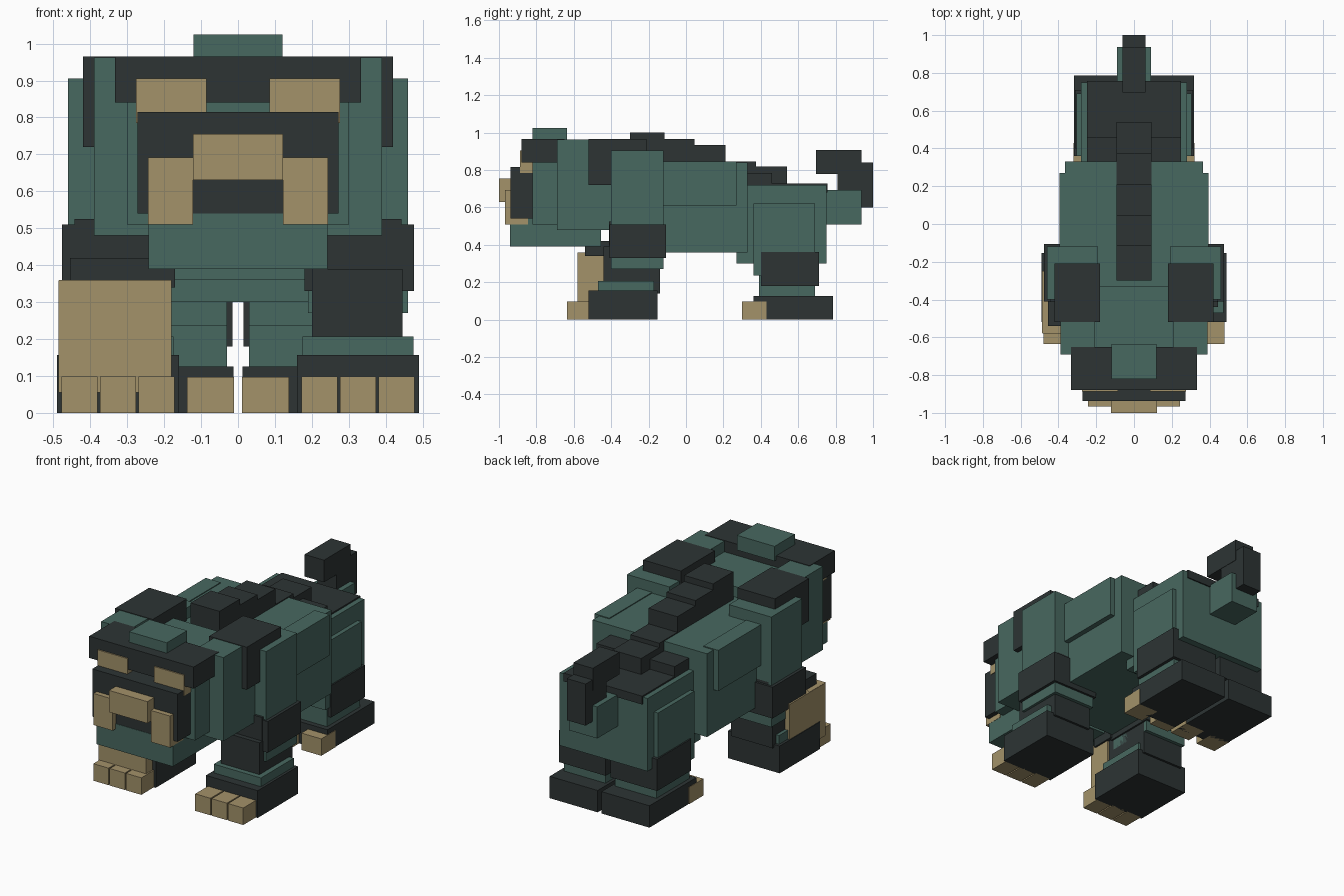
import bpy, bmesh
from mathutils import Vector


def material(name, color):
    m = bpy.data.materials.new(name)
    m.diffuse_color = (*color, 1)
    return m


GREEN = material("moss_green", (0.064, 0.138, 0.117))
DARK = material("charcoal", (0.026, 0.034, 0.034))
TAN = material("bone_tan", (0.366, 0.287, 0.144))


def box(name, mat, x, y, z):
    """Axis-aligned block from (min, max) ranges."""
    me = bpy.data.meshes.new(name)
    bm = bmesh.new()
    bmesh.ops.create_cube(bm, size=1)
    for v in bm.verts:
        v.co = Vector([(a + b) / 2 + c * (b - a) for (a, b), c in zip((x, y, z), v.co)])
    bm.to_mesh(me)
    bm.free()
    me.materials.append(mat)
    ob = bpy.data.objects.new(name, me)
    bpy.context.collection.objects.link(ob)
    return ob


def centered(name, mat, half, y, z):
    return box(name, mat, (-half, half), y, z)


def pair(name, mat, x, y, z):
    box(name + "_left", mat, x, y, z)
    box(name + "_right", mat, (-x[1], -x[0]), y, z)


# Torso
centered("neck", GREEN, 0.21, (-0.75, -0.33), (0.48, 0.90))
centered("chest", GREEN, 0.385, (-0.685, -0.33), (0.48, 0.84))
pair("shoulder_column", GREEN, (0.21, 0.39), (-0.69, -0.33), (0.48, 0.962))
centered("belly", GREEN, 0.365, (-0.40, 0.33), (0.36, 0.84))
pair("flank_plate", GREEN, (0.30, 0.395), (-0.20, 0.27), (0.61, 0.845))
pair("shoulder_pad", DARK, (0.18, 0.42), (-0.52, -0.21), (0.72, 0.965))
centered("hips", GREEN, 0.28, (0.27, 0.75), (0.30, 0.72))
centered("rump_plate", DARK, 0.25, (0.30, 0.757), (0.68, 0.728))
centered("rump_ridge", DARK, 0.25, (0.30, 0.46), (0.70, 0.785))

# Stepped spine plates
edges = [-0.30, -0.115, 0.045, 0.21, 0.375, 0.54]
for i, top in enumerate([1.0, 0.965, 0.935, 0.845, 0.82]):
    centered(f"spine_plate_{i + 1}", DARK, 0.092, (edges[i], edges[i + 1]), (0.68, top))

# Head
centered("head", GREEN, 0.30, (-0.82, -0.60), (0.51, 0.90))
centered("jaw", GREEN, 0.243, (-0.94, -0.455), (0.39, 0.54))
centered("face", DARK, 0.272, (-0.938, -0.80), (0.54, 0.815))
centered("brow", DARK, 0.333, (-0.88, -0.65), (0.84, 0.965))
centered("crest", GREEN, 0.12, (-0.82, -0.635), (0.94, 1.025))
pair("eye", TAN, (0.085, 0.276), (-0.887, -0.81), (0.785, 0.905))
centered("snout", TAN, 0.122, (-1.0, -0.93), (0.63, 0.755))
pair("tusk", TAN, (0.122, 0.244), (-0.967, -0.845), (0.51, 0.692))

# Front legs
pair("upper_arm", GREEN, (0.19, 0.46), (-0.40, -0.12), (0.27, 0.905))
pair("elbow_band", DARK, (0.18, 0.477), (-0.41, -0.107), (0.33, 0.51))
pair("elbow_core", DARK, (0.21, 0.443), (-0.413, -0.12), (0.39, 0.525))
box("forearm_left", DARK, (0.20, 0.445), (-0.44, -0.14), (0.14, 0.39))
box("forearm_right", DARK, (-0.455, -0.19), (-0.44, -0.14), (0.14, 0.42))
box("forearm_right_cap", DARK, (-0.455, -0.17), (-0.54, -0.40), (0.34, 0.42))
pair("cuff", GREEN, (0.175, 0.475), (-0.47, -0.17), (0.14, 0.207))
pair("front_foot", DARK, (0.16, 0.49), (-0.52, -0.153), (0.0, 0.157))
for i in range(3):
    x0 = 0.172 + i * 0.1045
    pair(f"front_toe_{i + 1}", TAN, (x0, x0 + 0.097), (-0.635, -0.51), (0.0, 0.098))

# Guard on one foreleg: front slab and outer slab
box("guard_front", TAN, (-0.485, -0.18), (-0.58, -0.44), (0.055, 0.36))
box("guard_side", TAN, (-0.486, -0.44), (-0.578, -0.25), (0.055, 0.359))

# Hind legs
pair("thigh", GREEN, (0.03, 0.305), (0.36, 0.69), (0.235, 0.62))
pair("hind_band", DARK, (0.015, 0.313), (0.40, 0.71), (0.18, 0.363))
pair("hind_shin", GREEN, (0.03, 0.295), (0.39, 0.69), (0.10, 0.24))
pair("hind_foot", DARK, (0.012, 0.318), (0.36, 0.787), (0.0, 0.126))
pair("hind_inner_toe", TAN, (0.011, 0.138), (0.30, 0.43), (0.0, 0.097))
pair("hind_outer_toe", TAN, (0.194, 0.321), (0.30, 0.43), (0.0, 0.097))

# Tail
centered("tail_base", GREEN, 0.09, (0.74, 0.937), (0.51, 0.692))
centered("tail_rise", DARK, 0.06, (0.81, 1.0), (0.60, 0.84))
centered("tail_tip", DARK, 0.062, (0.695, 0.937), (0.78, 0.907))
